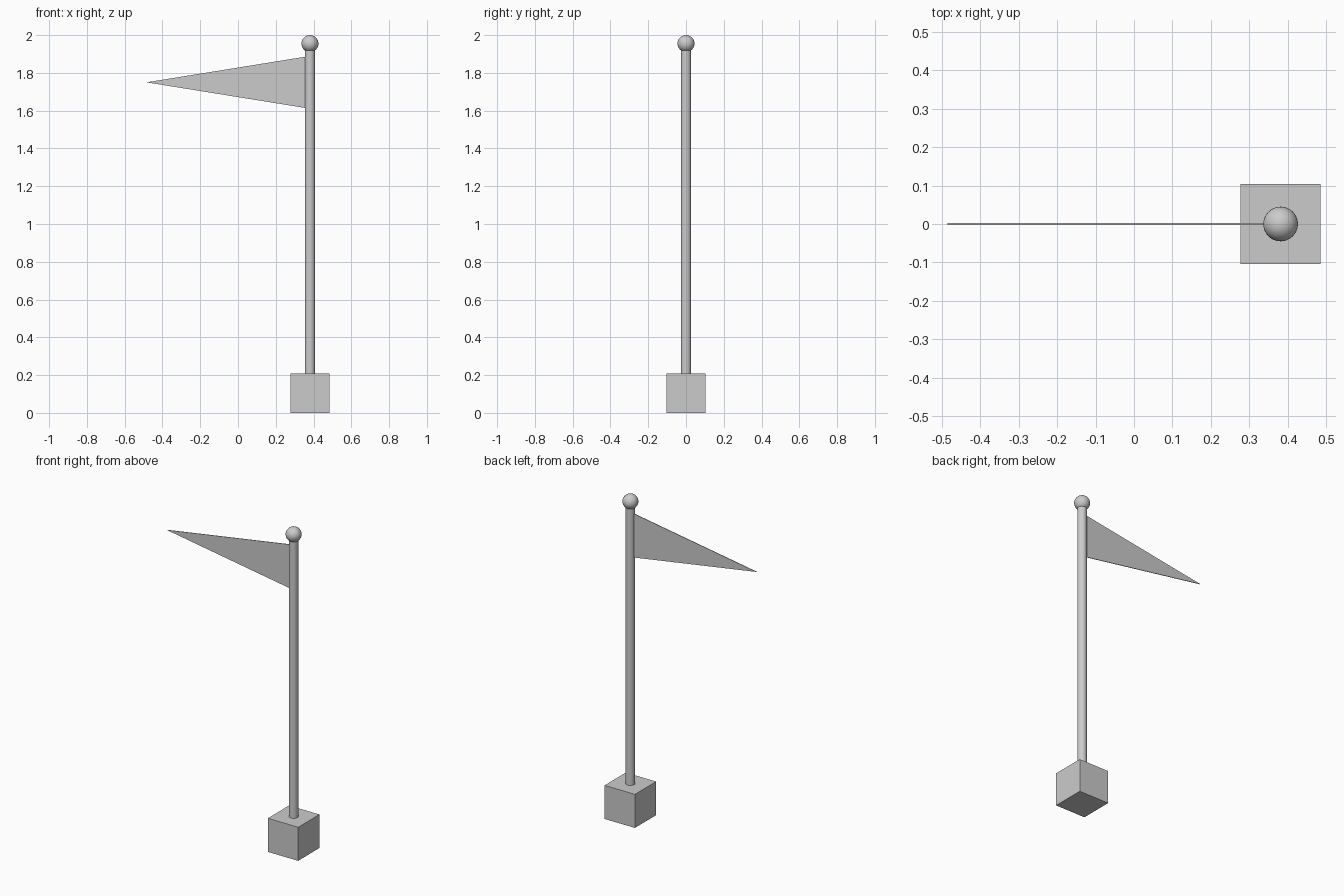
import bpy, bmesh

if "Cube" in bpy.data.objects:
    bpy.data.objects.remove(bpy.data.objects["Cube"])

PX = 0.381  # pole axis


def smooth(obj):
    bpy.ops.object.shade_smooth_by_angle()
    return obj


def named(name):
    obj = bpy.context.object
    obj.name = name
    return obj


# Cube base
bpy.ops.mesh.primitive_cube_add(size=0.208, location=(PX, 0, 0.104))
named("base")

# Pole standing on the base
bottom, top = 0.205, 1.93
bpy.ops.mesh.primitive_cylinder_add(vertices=32, radius=0.027, depth=top - bottom,
                                    location=(PX, 0, (bottom + top) / 2))
smooth(named("pole"))

# Ball finial
bpy.ops.mesh.primitive_uv_sphere_add(segments=32, ring_count=16, radius=0.045,
                                     location=(PX, 0, 1.955))
smooth(named("finial"))

# Thin triangular pennant, its hoist edge set into the pole
bm = bmesh.new()
corners = [(-0.485, 1.75), (0.365, 1.613), (0.365, 1.887)]
face = bm.faces.new([bm.verts.new((x, -0.002, z)) for x, z in corners])
ext = bmesh.ops.extrude_face_region(bm, geom=[face])
bmesh.ops.translate(bm, vec=(0, 0.004, 0),
                    verts=[v for v in ext["geom"] if isinstance(v, bmesh.types.BMVert)])
bmesh.ops.recalc_face_normals(bm, faces=bm.faces)
mesh = bpy.data.meshes.new("pennant")
bm.to_mesh(mesh)
bm.free()
bpy.context.collection.objects.link(bpy.data.objects.new("pennant", mesh))
